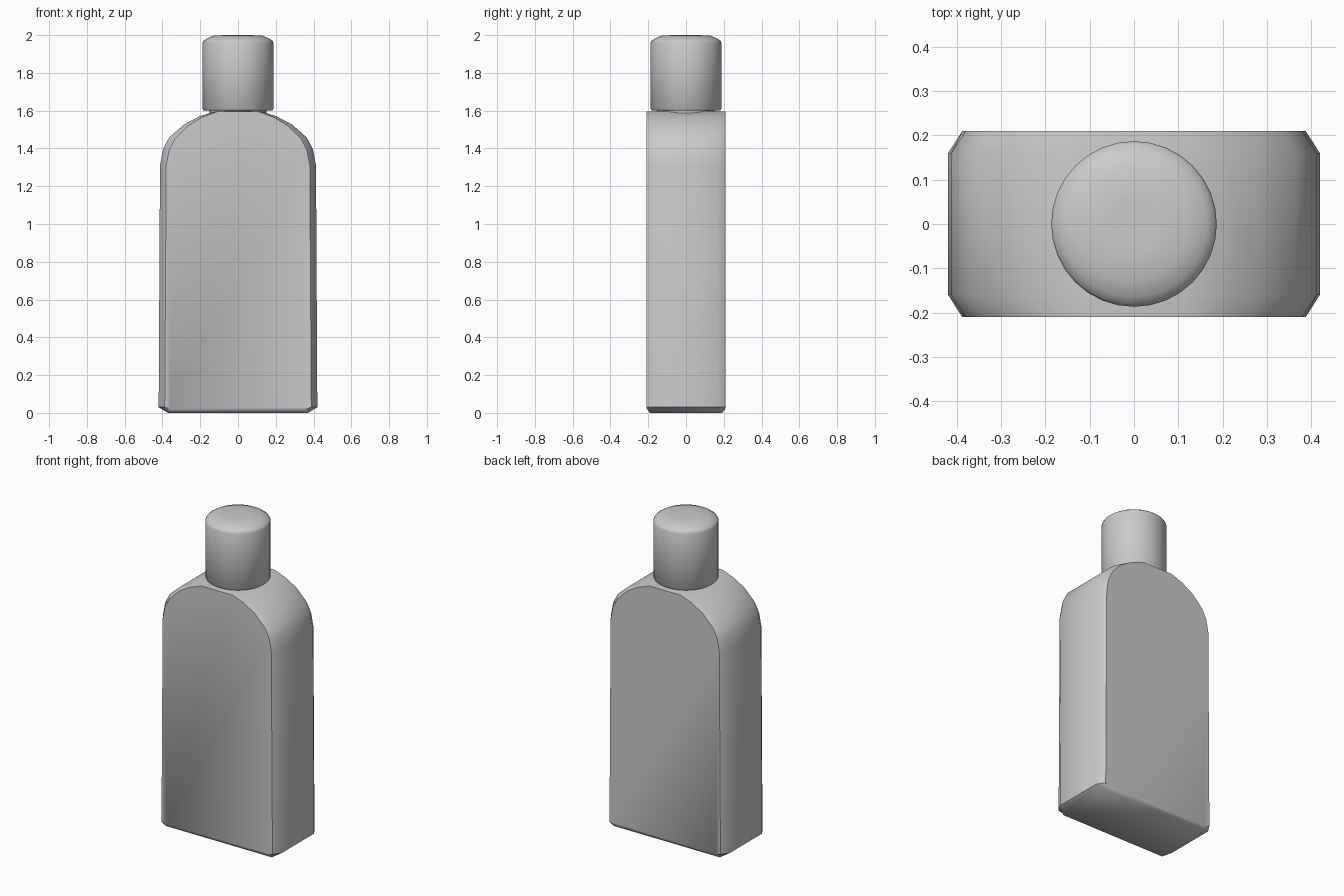
import bpy, bmesh, math

if "Cube" in bpy.data.objects:
    bpy.data.objects.remove(bpy.data.objects["Cube"])

def finish(bm, name, angle):
    bmesh.ops.recalc_face_normals(bm, faces=bm.faces)
    mesh = bpy.data.meshes.new(name)
    bm.to_mesh(mesh)
    bm.free()
    ob = bpy.data.objects.new(name, mesh)
    bpy.context.collection.objects.link(ob)
    bpy.ops.object.select_all(action='DESELECT')
    ob.select_set(True)
    bpy.context.view_layer.objects.active = ob
    bpy.ops.object.shade_smooth_by_angle(angle=math.radians(angle))
    return ob

def lathe(name, profile, angle, sides=32):
    bm = bmesh.new()
    rings = [[bm.verts.new((r * math.cos(2 * math.pi * i / sides),
                            r * math.sin(2 * math.pi * i / sides), z))
              for i in range(sides)] for r, z in profile]
    for a, b in zip(rings, rings[1:]):
        for i in range(sides):
            j = (i + 1) % sides
            bm.faces.new((a[i], a[j], b[j], b[i]))
    bm.faces.new(rings[0])
    bm.faces.new(rings[-1])
    return finish(bm, name, angle)

# Bottle body: half outlines (x, z, y) of the flat face and of the wider side band
face = [(0.355, 0.02, 0.207), (0.388, 0.03, 0.21), (0.38, 1.31, 0.21),
        (0.365, 1.39, 0.21), (0.335, 1.45, 0.21), (0.265, 1.52, 0.21),
        (0.19, 1.565, 0.21), (0.11, 1.595, 0.21)]
band = [(0.37, 0.0, 0.19), (0.42, 0.03, 0.16), (0.413, 1.31, 0.16),
        (0.397, 1.394, 0.16), (0.365, 1.457, 0.16), (0.286, 1.527, 0.16),
        (0.2, 1.572, 0.16), (0.115, 1.597, 0.16)]

def outline(bm, half, side):
    full = half + [(-x, z, y) for x, z, y in reversed(half)]
    return [bm.verts.new((x, side * y, z)) for x, z, y in full]

bm = bmesh.new()
loops = [outline(bm, face, -1), outline(bm, band, -1),
         outline(bm, band, 1), outline(bm, face, 1)]
for a, b in zip(loops, loops[1:]):
    for i in range(len(a)):
        j = (i + 1) % len(a)
        bm.faces.new((a[i], a[j], b[j], b[i]))
bm.faces.new(loops[0])
bm.faces.new(loops[-1])
finish(bm, "bottle_body", 42)

# Short neck under the cap
lathe("neck", [(0.15, 1.57), (0.15, 1.61)], 30)

# Cap with a softly rounded top
lathe("cap", [(0.18, 1.6), (0.187, 1.608), (0.187, 1.96), (0.182, 1.97),
              (0.165, 1.982), (0.125, 1.998), (0.06, 2.0)], 50)
